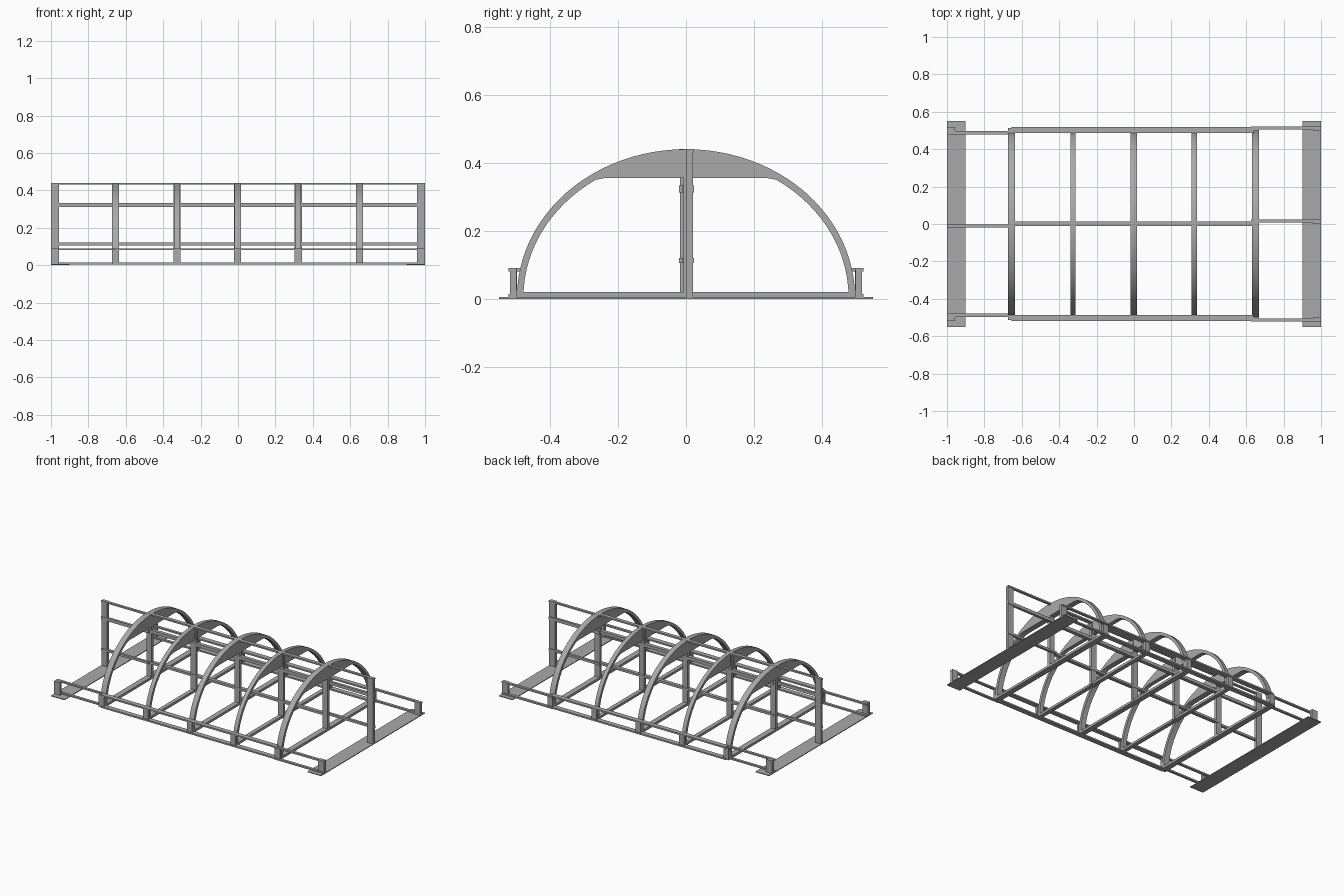
import bpy, bmesh, math

if "Cube" in bpy.data.objects:
    bpy.data.objects.remove(bpy.data.objects["Cube"], do_unlink=True)

steel = bpy.data.materials.new("steel_grey")
steel.use_nodes = True
GREY = (0.4, 0.4, 0.4, 1)
steel.diffuse_color = GREY
steel.node_tree.nodes["Principled BSDF"].inputs["Base Color"].default_value = GREY


def finish(name, bm):
    bmesh.ops.recalc_face_normals(bm, faces=bm.faces)
    mesh = bpy.data.meshes.new(name)
    bm.to_mesh(mesh)
    bm.free()
    mesh.materials.append(steel)
    obj = bpy.data.objects.new(name, mesh)
    bpy.context.collection.objects.link(obj)
    return obj


def box(name, xs, ys, zs):
    bm = bmesh.new()
    bmesh.ops.create_cube(bm, size=1)
    for v in bm.verts:
        v.co = [(a + b) / 2 + c * (b - a) for c, (a, b) in zip(v.co, (xs, ys, zs))]
    return finish(name, bm)


def arch(name, x, width):
    """Elliptical band whose crown is filled down to a flat chord."""
    bm = bmesh.new()
    steps, chord = 48, 0.355
    rows = []
    for i in range(steps + 1):
        t = math.pi * i / steps
        c, s = math.cos(t), math.sin(t)
        outer = (0.497 * c, 0.005 + 0.435 * s)
        inner = (0.478 * c, 0.005 + 0.415 * s)
        if inner[1] > chord:
            inner = (inner[0], chord)
        rows.append([bm.verts.new((x + side * width / 2, y, z))
                     for side in (-1, 1) for y, z in (outer, inner)])
    for a, b in zip(rows, rows[1:]):
        for p, q in ((0, 1), (1, 3), (3, 2), (2, 0)):
            bm.faces.new((a[p], a[q], b[q], b[p]))
    for end in (rows[0], rows[-1]):
        bm.faces.new([end[k] for k in (0, 1, 3, 2)])
    obj = finish(name, bm)
    bpy.ops.object.select_all(action='DESELECT')
    obj.select_set(True)
    bpy.context.view_layer.objects.active = obj
    bpy.ops.object.shade_smooth_by_angle(angle=math.radians(30))


# Ground plates at both ends
for side, xs in (("right", (-1, -0.9)), ("left", (0.9, 1))):
    box(side + "_ground_plate", xs, (-0.55, 0.55), (0, 0.005))

# Arches with floor crossbars and centre posts
stations = [(-0.654, 0.038), (-0.326, 0.027), (-0.002, 0.035), (0.322, 0.027), (0.649, 0.038)]
for i, (x, w) in enumerate(stations, 1):
    arch(f"arch_{i}", x, w)
    box(f"crossbar_{i}", (x - w / 2, x + w / 2), (-0.495, 0.495), (0.004, 0.02))
    box(f"centre_post_{i}", (x - 0.019, x + 0.019), (-0.008, 0.012), (0.004, 0.436))
    for side in (-1, 1):
        ys = sorted((side * 0.497, side * 0.512))
        box(f"foot_post_{i}", (x - 0.019, x + 0.019), ys, (0.004, 0.085))

# Rail runs: x range, centre rail y range, side rail distances
bays = [("right", (-1, -0.65), (-0.02, -0.004), (0.479, 0.496)),
        ("middle", (-0.655, 0.64), (-0.01, 0.014), (0.486, 0.518)),
        ("left", (0.625, 1), (0.007, 0.024), (0.504, 0.522))]
for bay, xs, centre, edge in bays:
    for z0, z1 in ((0.105, 0.12), (0.312, 0.333), (0.43, 0.44)):
        box(bay + "_centre_rail", xs, centre, (z0, z1))
    for side in (-1, 1):
        ys = sorted(side * v for v in edge)
        for z0, z1 in ((0.004, 0.014), (0.08, 0.09)):
            box(bay + "_side_rail", xs, ys, (z0, z1))

# End posts
for side, xs, cy in (("right", (-1, -0.957), (-0.018, 0)), ("left", (0.957, 1), (0, 0.02))):
    box(side + "_end_centre_post", xs, cy, (0.004, 0.44))
    for s in (-1, 1):
        box(side + "_end_side_post", xs, sorted((s * 0.498, s * 0.518)), (0.004, 0.09))
